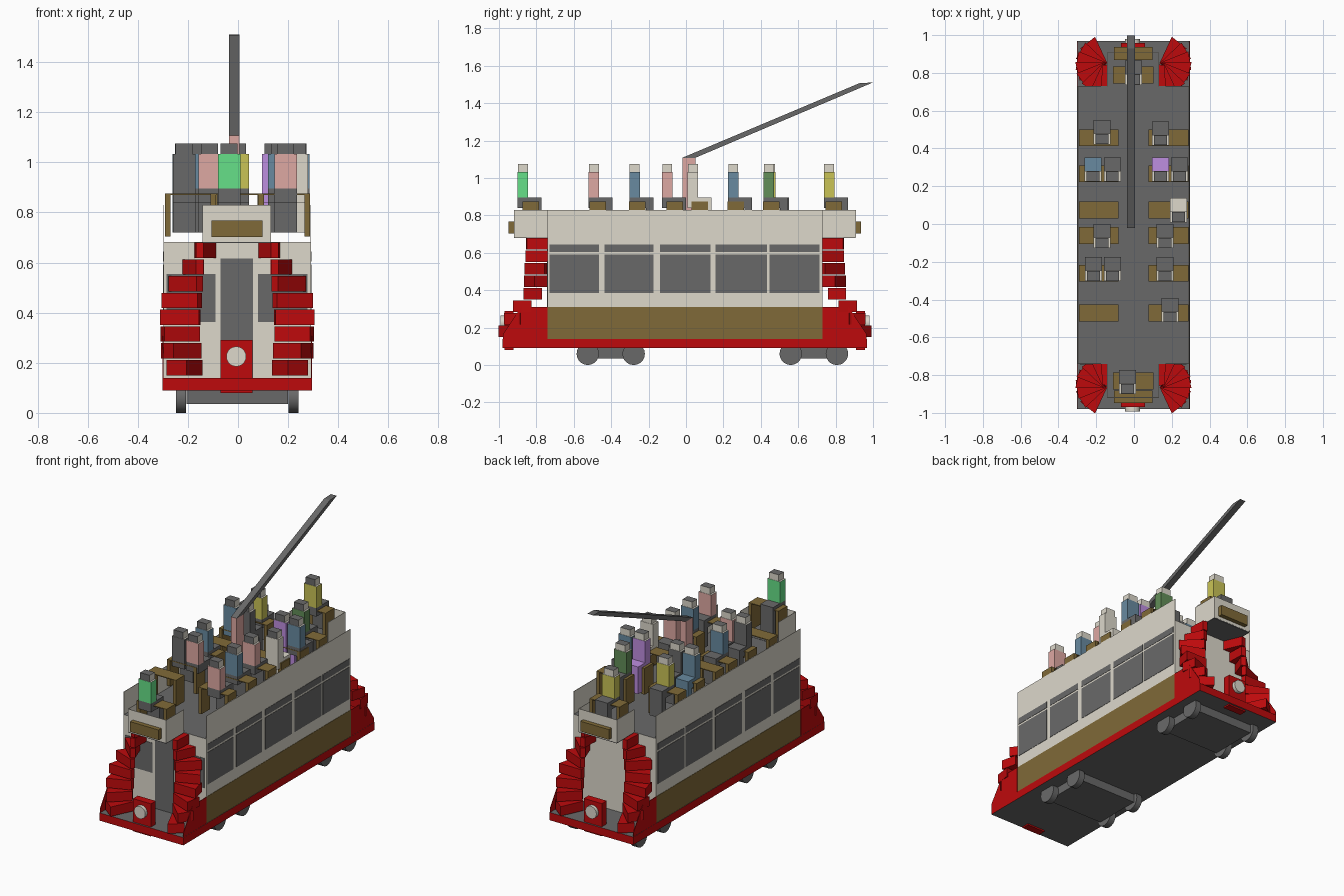
import bpy, bmesh, math
from mathutils import Vector, Matrix

if "Cube" in bpy.data.objects:
    bpy.data.objects.remove(bpy.data.objects["Cube"])

X0, Y0 = -0.003, -0.006          # body centre


def mat(name, r, g, b):
    m = bpy.data.materials.new(name)
    lin = [((c / 255 + 0.055) / 1.055) ** 2.4 for c in (r, g, b)]
    m.diffuse_color = (*lin, 1)
    m.use_nodes = True
    m.node_tree.nodes["Principled BSDF"].inputs["Base Color"].default_value = m.diffuse_color
    return m


CREAM = mat("cream", 221, 216, 203)
RED = mat("red", 190, 10, 12)
BROWN = mat("brown", 128, 106, 56)
GREY = mat("dark_grey", 105, 105, 105)
GREEN = mat("bright_green", 102, 224, 136)
MOSS = mat("moss_green", 98, 142, 88)
PINK = mat("pink", 222, 168, 162)
BLUE = mat("slate_blue", 104, 138, 160)
PURPLE = mat("purple", 190, 142, 224)
YELLOW = mat("olive_yellow", 202, 196, 86)


def finish(bm, name, mats, rule=None):
    bmesh.ops.recalc_face_normals(bm, faces=bm.faces)
    bm.normal_update()
    if rule:
        for f in bm.faces:
            f.material_index = rule(f.normal)
    me = bpy.data.meshes.new(name)
    bm.to_mesh(me)
    bm.free()
    for m in mats:
        me.materials.append(m)
    ob = bpy.data.objects.new(name, me)
    bpy.context.collection.objects.link(ob)
    return ob


def add_box(bm, x, y, z):
    size = [b - a for a, b in (x, y, z)]
    mid = [(a + b) / 2 for a, b in (x, y, z)]
    bmesh.ops.create_cube(bm, size=1, matrix=Matrix.Translation(mid) @ Matrix.Diagonal((*size, 1)))


def boxes(name, m, *parts):
    bm = bmesh.new()
    for p in parts:
        add_box(bm, *p)
    return finish(bm, name, [m])


def ruled_box(name, mats, rule, x, y, z):
    bm = bmesh.new()
    add_box(bm, x, y, z)
    return finish(bm, name, mats, rule)


def add_prism(bm, pts, offset):
    f = bm.faces.new([bm.verts.new(p) for p in pts])
    ext = bmesh.ops.extrude_face_region(bm, geom=[f])["geom"]
    bmesh.ops.translate(bm, vec=offset, verts=[v for v in ext if isinstance(v, bmesh.types.BMVert)])


def cylinder(name, m, axis, r, depth, loc, seg=20):
    bm = bmesh.new()
    rot = Vector((0, 0, 1)).rotation_difference(Vector(axis)).to_matrix().to_4x4()
    bmesh.ops.create_cone(bm, cap_ends=True, segments=seg, radius1=r, radius2=r, depth=depth,
                          matrix=Matrix.Translation(loc) @ rot)
    ob = finish(bm, name, [m])
    for p in ob.data.polygons:
        p.use_smooth = len(p.vertices) == 4
    ob.data.set_sharp_from_angle(angle=math.radians(40))
    return ob


W = 0.295
XL, XR = X0 - W, X0 + W
YF, YB = -0.74, 0.73

# Chassis, cabin with grey deck, and upper deck side panels
flat = lambda n: 1 if abs(n.z) > 0.5 else 0
ruled_box("chassis", [RED, GREY], flat, (XL - .004, XR + .004), (-0.98, 0.968), (0.09, 0.14))
ruled_box("cabin", [CREAM, GREY], flat, (XL, XR), (YF, YB), (0.14, 0.683))
boxes("deck_side_panels", CREAM, *[((a, a + .003), (YF, YB), (.683, .83)) for a in (XL, XR - .003)])

# Side waist panels and windows with a thin transom gap
bays = [(-.73, -.465), (-.435, -.175), (-.14, .13), (.158, .432), (.446, .715)]
for s, side in ((-1, "left"), (1, "right")):
    xw = X0 + s * W
    px = (xw - .002, xw + .002)
    boxes(side + "_waist_panel", BROWN, (px, (YF, YB), (.14, .31)))
    boxes(side + "_windows", GREY, *[(px, b, z) for b in bays for z in ((.385, .592), (.604, .645))])

# Front door and front windows
fy = (YF - .003, YF + .003)
boxes("front_door", GREY, ((-.07, .06), fy, (.14, .617)))
boxes("front_windows", GREY, ((-.285, -.09), fy, (.363, .555)), ((.08, .278), fy, (.363, .555)))

for s, end in ((-1, "front"), (1, "rear")):
    # Map distance from the centre to a sorted y range at this end
    Y = lambda a, b: tuple(sorted((Y0 + s * a, Y0 + s * b)))
    # Balcony tray and destination board
    bx = (-.142, .132)
    boxes(end + "_balcony", CREAM,
          ((bx[0], bx[0] + .003), Y(.735, .914), (.683, .83)),
          ((bx[1] - .003, bx[1]), Y(.735, .914), (.683, .83)),
          (bx, Y(.911, .914), (.683, .83)))
    boxes(end + "_balcony_floor", GREY, (bx, Y(.735, .913), (.678, .684)))
    boxes(end + "_destination_board", BROWN, ((-.105, .098), Y(.875, .942), (.703, .768)))
    # Headlight housing and lamp
    boxes(end + "_lamp_housing", RED, ((-.07, .058), Y(.915, .964), (.08, .29)))
    cylinder(end + "_lamp", CREAM, (0, 1, 0), .04, .04, (-.007, Y0 + s * .966, .225))
    # Platform skirts
    bm = bmesh.new()
    prof = [(.735, .14), (.735, .31), (.875, .31), (.972, .165), (.972, .14)]
    for x in (XL - .003, XR):
        add_prism(bm, [(x, Y0 + s * a, z) for a, z in prof], (.003, 0, 0))
    finish(bm, end + "_platform_skirts", [RED])
    # Spiral staircases of wedge treads
    for sx, side in ((-1, "left"), (1, "right")):
        bm = bmesh.new()
        for i in range(8):
            a = math.radians(80 + 21.7 * (7 - i))
            d, n = Vector((math.cos(a), math.sin(a))), Vector((-math.sin(a), math.cos(a)))
            c = Vector((-.15, -.848))
            q = [c - n * .015, c + n * .015, c + d * .15 + n * .05, c + d * .15 - n * .05]
            add_prism(bm, [(X0 - sx * p.x, Y0 - s * p.y, .15 + .067 * i) for p in q], (0, 0, .061))
        finish(bm, end + "_" + side + "_stairs", [RED])

# Bogies and wheels
for end, ys in (("front", (-.525, -.28)), ("rear", (.56, .807))):
    boxes(end + "_bogie", GREY, ((-.205, .2), (ys[0] - .035, ys[1] + .035), (.036, .092)))
    for y in ys:
        for x in (-.224, .224):
            cylinder(end + "_wheel", GREY, (1, 0, 0), .06, .04, (X0 + x, y, .06))


def bench(x1, x2, y1, y2):
    # Thin seat slab resting on two end panels
    boxes("bench", BROWN, ((x1, x2), (y1, y2), (.87, .875)),
          ((x1, x1 + .022), (y1, y2), (.705, .87)), ((x2 - .022, x2), (y1, y2), (.705, .87)))


def passenger(x, y, coat, lap):
    w = .045
    top = lambda n: 1 if n.z > .5 else 0
    ruled_box("passenger_torso", [coat, CREAM], top, (x - w, x + w), (y - .028, y + .028), (.895, 1.033))
    boxes("passenger_legs", lap, ((x - w, x + w), (y - .028, y + .1), (.84, .895)),
          ((x - w, x + w), (y + .06, y + .1), (.72, .84)))
    hair = lambda n: 1 if n.z > .5 or n.y < -.5 else 0
    ruled_box("passenger_head", [CREAM, GREY], hair, (x - .034, x + .034), (y - .026, y + .026), (1.033, 1.075))


# Benches on both sides of the aisle and at each end
for y in (-.515, -.305, -.105, .03, .222, .413):
    bench(-.292, -.082, y, y + .088)
    bench(.078, .288, y, y + .088)
bench(-.11, .103, -.875, -.785)
bench(-.11, .103, .745, .835)

# Passengers: x, y, coat, lap
for p in [(-.035, -.872, GREEN, GREY), (.19, -.492, PINK, GREY),
          (-.215, -.275, GREY, GREY), (-.113, -.275, PINK, GREY), (.165, -.275, BLUE, GREY),
          (-.17, -.1, BLUE, GREY), (.165, -.1, PINK, GREY), (.235, .037, CREAM, CREAM),
          (-.217, .252, BLUE, BLUE), (-.115, .252, GREY, GREY),
          (.14, .252, PURPLE, PURPLE), (.24, .252, BLUE, GREY),
          (-.17, .45, YELLOW, GREY), (.14, .443, MOSS, GREY), (-.002, .765, YELLOW, GREY)]:
    passenger(*p)

# Trolley mast and pole
boxes("trolley_mast", PINK, ((-.035, .005), (-.02, .052), (.683, 1.108)))
bm = bmesh.new()
add_prism(bm, [(-.036, -.02, 1.108), (-.036, .05, 1.108), (-.036, .998, 1.51), (-.036, .93, 1.508)], (.041, 0, 0))
finish(bm, "trolley_pole", [GREY])
